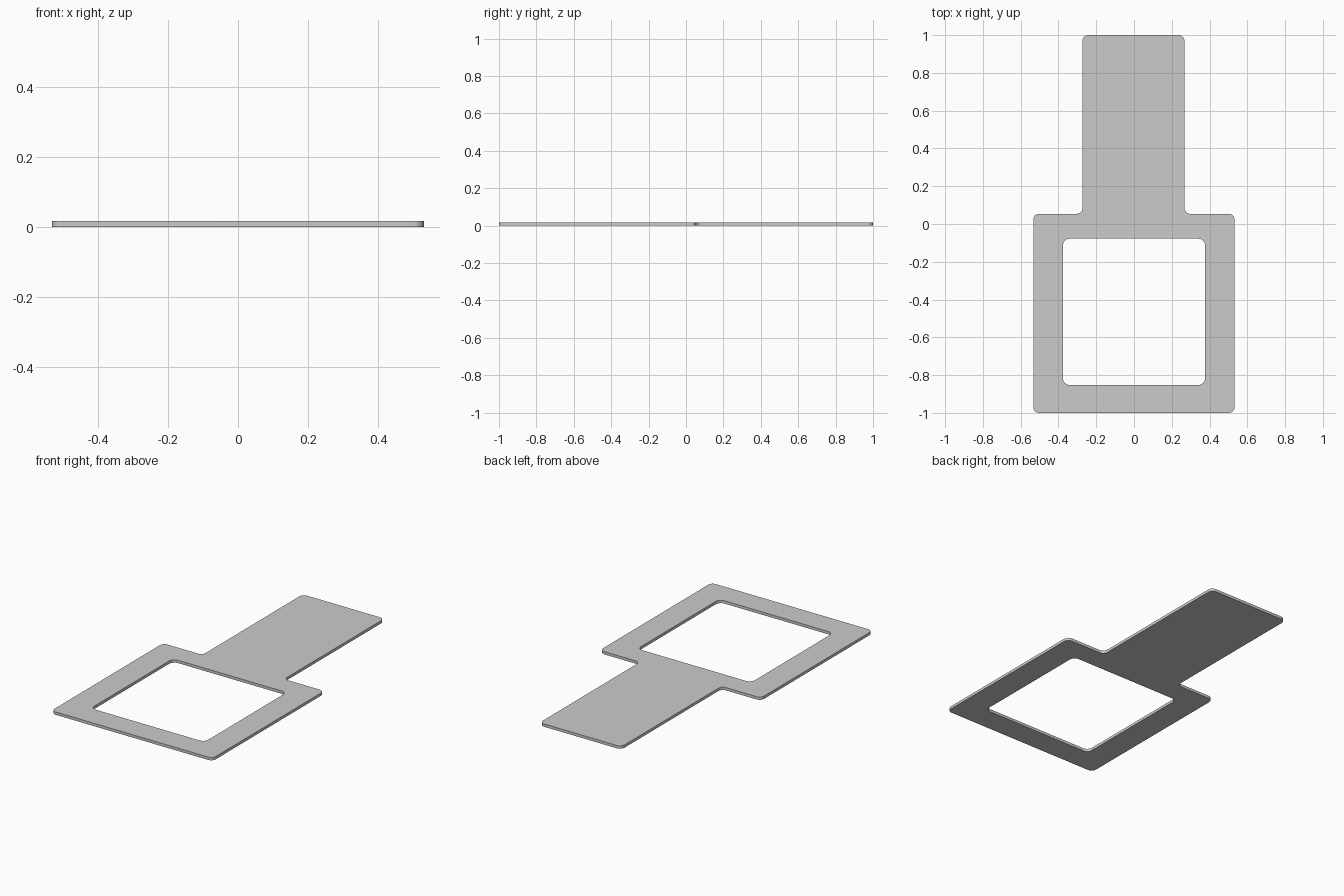
import bpy, bmesh
from math import sin, cos, pi, radians
from mathutils import Vector

if "Cube" in bpy.data.objects:
    bpy.data.objects.remove(bpy.data.objects["Cube"])

THICK = 0.017


def rounded(corners, r, steps=8):
    """Replace every right-angle corner of a closed outline with an arc."""
    pts = []
    n = len(corners)
    for i, c in enumerate(corners):
        p = Vector(c)
        a = (Vector(corners[i - 1]) - p).normalized()
        b = (Vector(corners[(i + 1) % n]) - p).normalized()
        centre = p + r * (a + b)
        for k in range(steps + 1):
            t = pi / 2 * k / steps
            pts.append(centre - r * (b * cos(t) + a * sin(t)))
    return pts


# Outer outline: square frame with a wide tab at the back
outline = [(-0.533, -1), (0.532, -1), (0.532, 0.054), (0.267, 0.054),
           (0.267, 1), (-0.273, 1), (-0.273, 0.054), (-0.533, 0.054)]
# Window in the frame
window = [(-0.376, -0.852), (0.376, -0.852), (0.376, -0.078), (-0.376, -0.078)]

# Flat filled curve, extruded into a plate
curve = bpy.data.curves.new("frame_plate", 'CURVE')
curve.dimensions = '2D'
curve.fill_mode = 'BOTH'
curve.extrude = THICK / 2
for corners, r in ((outline, 0.03), (window, 0.035)):
    pts = rounded(corners, r)
    spline = curve.splines.new('POLY')
    spline.points.add(len(pts) - 1)
    for sp, p in zip(spline.points, pts):
        sp.co = (p.x, p.y, 0, 1)
    spline.use_cyclic_u = True

plate = bpy.data.objects.new("frame_plate", curve)
bpy.context.collection.objects.link(plate)
plate.location.z = THICK / 2
bpy.context.view_layer.objects.active = plate
plate.select_set(True)
bpy.ops.object.convert(target='MESH')
plate = bpy.context.object

# Weld the caps to the rim and face everything outwards
bm = bmesh.new()
bm.from_mesh(plate.data)
bmesh.ops.remove_doubles(bm, verts=bm.verts, dist=1e-5)
bmesh.ops.recalc_face_normals(bm, faces=bm.faces)
bm.to_mesh(plate.data)
bm.free()
bpy.ops.object.shade_smooth_by_angle(angle=radians(30))
